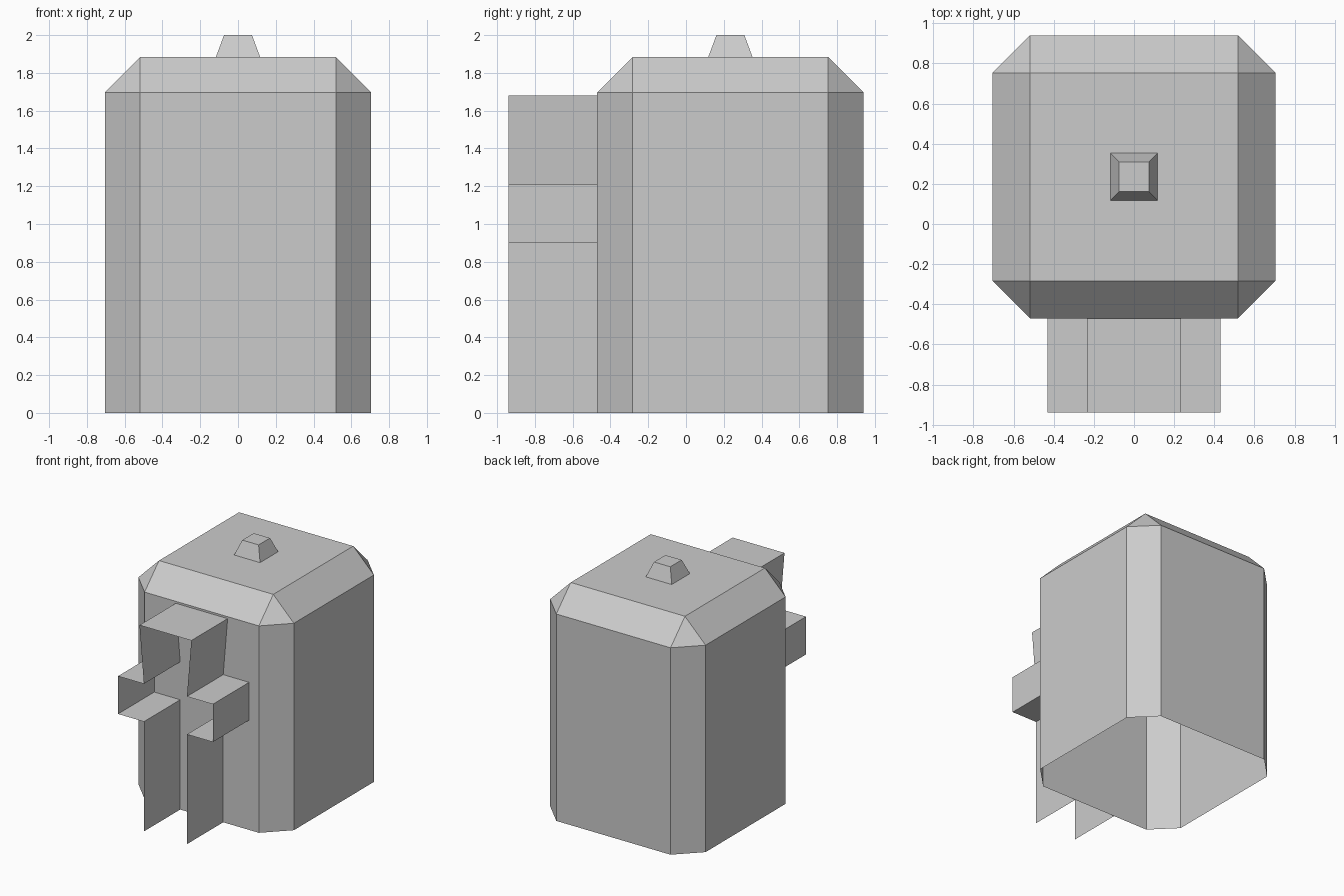
import bpy, bmesh
from mathutils import Matrix

if "Cube" in bpy.data.objects:
    bpy.data.objects.remove(bpy.data.objects["Cube"])


def finish(bm, name):
    mesh = bpy.data.meshes.new(name)
    bm.to_mesh(mesh)
    bm.free()
    obj = bpy.data.objects.new(name, mesh)
    bpy.context.collection.objects.link(obj)
    return obj


def open_box(size, centre):
    """Box with its centre at the given point."""
    bm = bmesh.new()
    m = Matrix.Translation(centre) @ Matrix.Diagonal((*size, 1))
    bmesh.ops.create_cube(bm, size=1, matrix=m)
    return bm


def remove_bottom(bm):
    bm.normal_update()
    faces = [f for f in bm.faces if f.normal.z < -0.9]
    bmesh.ops.delete(bm, geom=faces, context='FACES')


MID_Y = 0.235
BODY_H = 1.883
FRONT_Y, WALL_Y = -0.94, -0.47

# Body: chamfered on the corners and around the top, open underneath
bm = open_box((1.41, 1.41, BODY_H), (0, MID_Y, BODY_H / 2))
edges = [e for e in bm.edges if max(v.co.z for v in e.verts) > 0.1]
bmesh.ops.bevel(bm, geom=edges, offset=0.187, segments=1, profile=0.5, affect='EDGES')
remove_bottom(bm)
finish(bm, "body")

# Knob: small tapered block on top
bm = open_box((0.235, 0.235, 2 - BODY_H), (0, MID_Y, (2 + BODY_H) / 2))
for v in bm.verts:
    if v.co.z > 1.95:
        v.co.x *= 0.63
        v.co.y = MID_Y + (v.co.y - MID_Y) * 0.63
remove_bottom(bm)
finish(bm, "top_knob")

# Front frame: cross-shaped outline pulled forward, open at front and foot
half = [(0.195, 0), (0.195, 0.9), (0.43, 0.9), (0.43, 1.21), (0.195, 1.21), (0.235, 1.68)]
outline = half + [(-x, z) for x, z in reversed(half)]
bm = bmesh.new()
front = [bm.verts.new((x, FRONT_Y, z)) for x, z in outline]
back = [bm.verts.new((x, WALL_Y, z)) for x, z in outline]
for i in range(len(outline) - 1):
    bm.faces.new((front[i], back[i], back[i + 1], front[i + 1]))
finish(bm, "front_frame")
